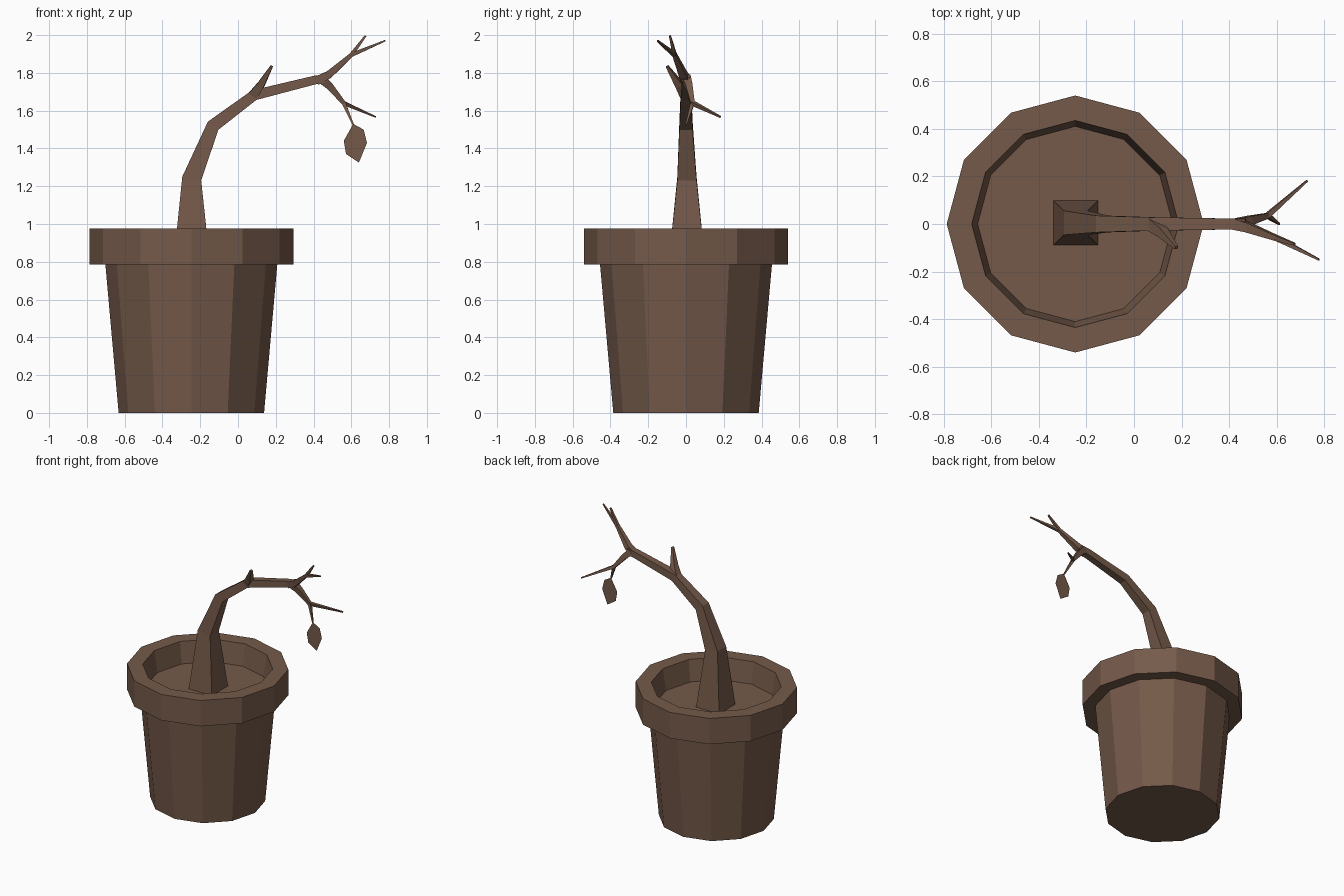
import bpy
import bmesh
import math
from mathutils import Vector

cube = bpy.data.objects.get("Cube")
if cube:
    bpy.data.objects.remove(cube, do_unlink=True)

brown = bpy.data.materials.new("earthy brown")
brown.use_nodes = True
COLOR = (0.178, 0.102, 0.068, 1)
brown.diffuse_color = COLOR
brown.node_tree.nodes["Principled BSDF"].inputs["Base Color"].default_value = COLOR

POT_X = -0.247
SIDES = 12


def finish(name, bm):
    bmesh.ops.recalc_face_normals(bm, faces=bm.faces)
    mesh = bpy.data.meshes.new(name)
    bm.to_mesh(mesh)
    bm.free()
    mesh.materials.append(brown)
    obj = bpy.data.objects.new(name, mesh)
    bpy.context.collection.objects.link(obj)
    return obj


def skin(name, rings, cap_end=True):
    """Join matching rings of points with quads and cap both ends."""
    bm = bmesh.new()
    loops = [[bm.verts.new(p) for p in ring] for ring in rings]
    n = len(loops[0])
    for a, b in zip(loops, loops[1:]):
        for i in range(n):
            j = (i + 1) % n
            bm.faces.new((a[i], a[j], b[j], b[i]))
    bm.faces.new(loops[0])
    if cap_end:
        bm.faces.new(loops[-1])
    return finish(name, bm)


def circle(radius, z):
    angles = [2 * math.pi * i / SIDES for i in range(SIDES)]
    return [(POT_X + radius * math.cos(a), radius * math.sin(a), z) for a in angles]


def branch(name, path):
    """Square tapering tube; path entries are (x, y, z, half width)."""
    pts = [Vector(p[:3]) for p in path]
    rings = []
    for i, p in enumerate(pts):
        ahead = (pts[min(i + 1, len(pts) - 1)] - p).normalized()
        behind = (p - pts[max(i - 1, 0)]).normalized()
        along = (ahead + behind).normalized()
        if name == "trunk" and i == 0:
            along = Vector((0, 0, 1))
        u = Vector((0, 1, 0)).cross(along).normalized()
        v = along.cross(u)
        w = path[i][3]
        rings.append([p + w * (a * u + b * v)
                      for a, b in ((-1, -1), (1, -1), (1, 1), (-1, 1))])
    return skin(name, rings)


# Pot: tapered body, thick rim, recessed soil
skin("pot", [circle(r, z) for r, z in (
    (0.385, 0), (0.455, 0.785), (0.54, 0.785), (0.54, 0.975),
    (0.435, 0.975), (0.41, 0.82))], cap_end=False)
soil = bmesh.new()
soil.faces.new([soil.verts.new(p) for p in circle(0.41, 0.82)])
finish("soil", soil)
bpy.data.objects["soil"].data.update()

# Bent trunk
branch("trunk", [
    (-0.245, 0.005, 0.82, 0.094), (-0.245, 0.005, 1.24, 0.051),
    (-0.132, 0, 1.52, 0.035), (0.085, 0, 1.682, 0.028),
    (0.41, 0, 1.763, 0.023), (0.47, 0, 1.772, 0.02)])

# Side twig
branch("side_twig", [
    (0.075, 0, 1.675, 0.026), (0.12, -0.035, 1.735, 0.02),
    (0.178, -0.1, 1.835, 0.007)])

# Upper fork
SPLIT = (0.6, -0.06, 1.895)
branch("upper_branch", [
    (0.42, 0, 1.76, 0.023), (0.48, -0.015, 1.79, 0.02), (*SPLIT, 0.011)])
branch("upper_twig_inner", [(*SPLIT, 0.011), (0.675, -0.085, 1.996, 0.005)])
branch("upper_twig_outer", [(*SPLIT, 0.011), (0.778, -0.15, 1.97, 0.004)])

# Lower fork with leaf stem
KNOT = (0.56, 0.035, 1.64)
branch("lower_branch", [
    (0.44, 0, 1.77, 0.024), (0.485, 0.015, 1.73, 0.019), (*KNOT, 0.011)])
branch("lower_twig", [(*KNOT, 0.011), (0.728, 0.182, 1.567, 0.004)])
branch("leaf_stem", [(*KNOT, 0.01), (0.61, 0, 1.525, 0.004)])

# Flat leaf
leaf = bmesh.new()
leaf.faces.new([leaf.verts.new((x, 0, z)) for x, z in (
    (0.61, 1.53), (0.665, 1.5), (0.683, 1.43), (0.64, 1.325),
    (0.572, 1.37), (0.56, 1.44))])
finish("leaf", leaf)
